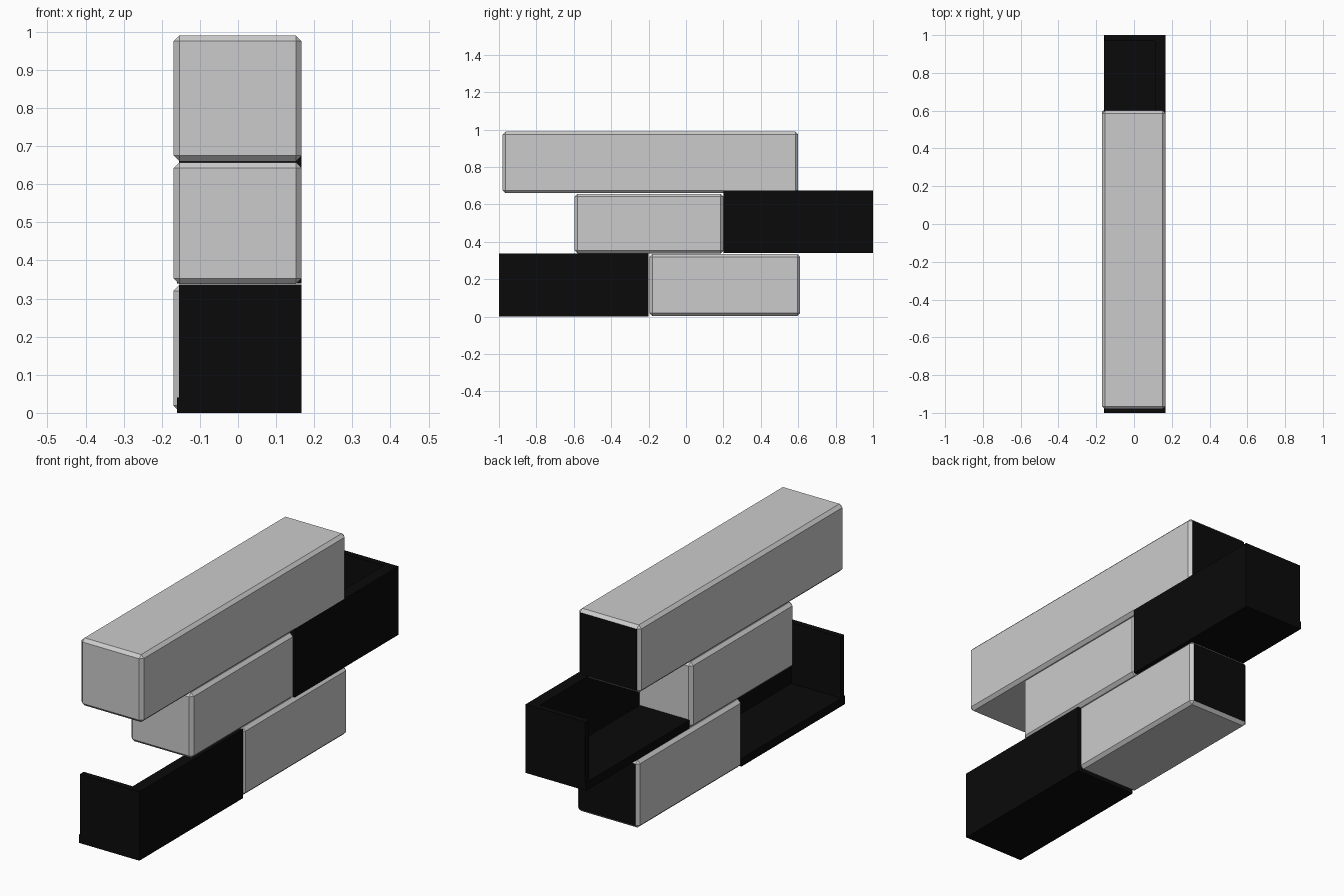
import bpy, bmesh

if "Cube" in bpy.data.objects:
    bpy.data.objects.remove(bpy.data.objects["Cube"])

black = bpy.data.materials.new("black_panel")
black.diffuse_color = (0.003, 0.003, 0.003, 1)
black.use_nodes = True
black.node_tree.nodes["Principled BSDF"].inputs["Base Color"].default_value = black.diffuse_color
grey = bpy.data.materials.new("grey_beam")
grey.diffuse_color = (0.8, 0.8, 0.8, 1)
grey.use_nodes = True
grey.node_tree.nodes["Principled BSDF"].inputs["Base Color"].default_value = grey.diffuse_color


def add_box(bm, lo, hi):
    """Add an axis-aligned box between two corners."""
    verts = bmesh.ops.create_cube(bm, size=1)["verts"]
    for v in verts:
        v.co = [(a + b) / 2 + c * (b - a) for a, b, c in zip(lo, hi, v.co)]


def finish(name, bm, mats):
    mesh = bpy.data.meshes.new(name)
    bm.to_mesh(mesh)
    bm.free()
    for m in mats:
        mesh.materials.append(m)
    obj = bpy.data.objects.new(name, mesh)
    bpy.context.collection.objects.link(obj)
    return obj


def beam(name, y0, y1, z0, z1, dark_end):
    """Chamfered solid bar; dark_end paints the flat back end black."""
    bm = bmesh.new()
    add_box(bm, (-0.169, y0, z0), (0.167, y1, z1))
    bmesh.ops.bevel(bm, geom=bm.edges[:], offset=0.015, segments=1, affect='EDGES')
    bm.normal_update()
    for f in bm.faces:
        f.material_index = int(dark_end and f.normal.y > 0.99)
    finish(name, bm, [grey, black])


def tray(name, y_open, y_end, z0, z1):
    """Floor, right wall and end wall; open on the top and left."""
    s = 1 if y_end > y_open else -1
    y0, y1 = sorted((y_open, y_end))
    e0, e1 = sorted((y_end - s * 0.03, y_end))
    bm = bmesh.new()
    add_box(bm, (-0.16, y0, z0), (0.11, y1, z0 + 0.04))
    add_box(bm, (0.11, y0, z0), (0.167, y1, z1))
    add_box(bm, (-0.155, e0, z0 + 0.04), (0.11, e1, z1))
    finish(name, bm, [black])


# Stacked grey beams
beam("bottom_beam", -0.195, 0.61, 0.004, 0.335, True)
beam("middle_beam", -0.595, 0.20, 0.338, 0.657, False)
beam("top_beam", -0.98, 0.60, 0.66, 0.99, True)

# Black open trays continuing the lower two beams
tray("bottom_tray", -0.20, -1.0, 0.0, 0.337)
tray("middle_tray", 0.20, 1.0, 0.34, 0.675)
